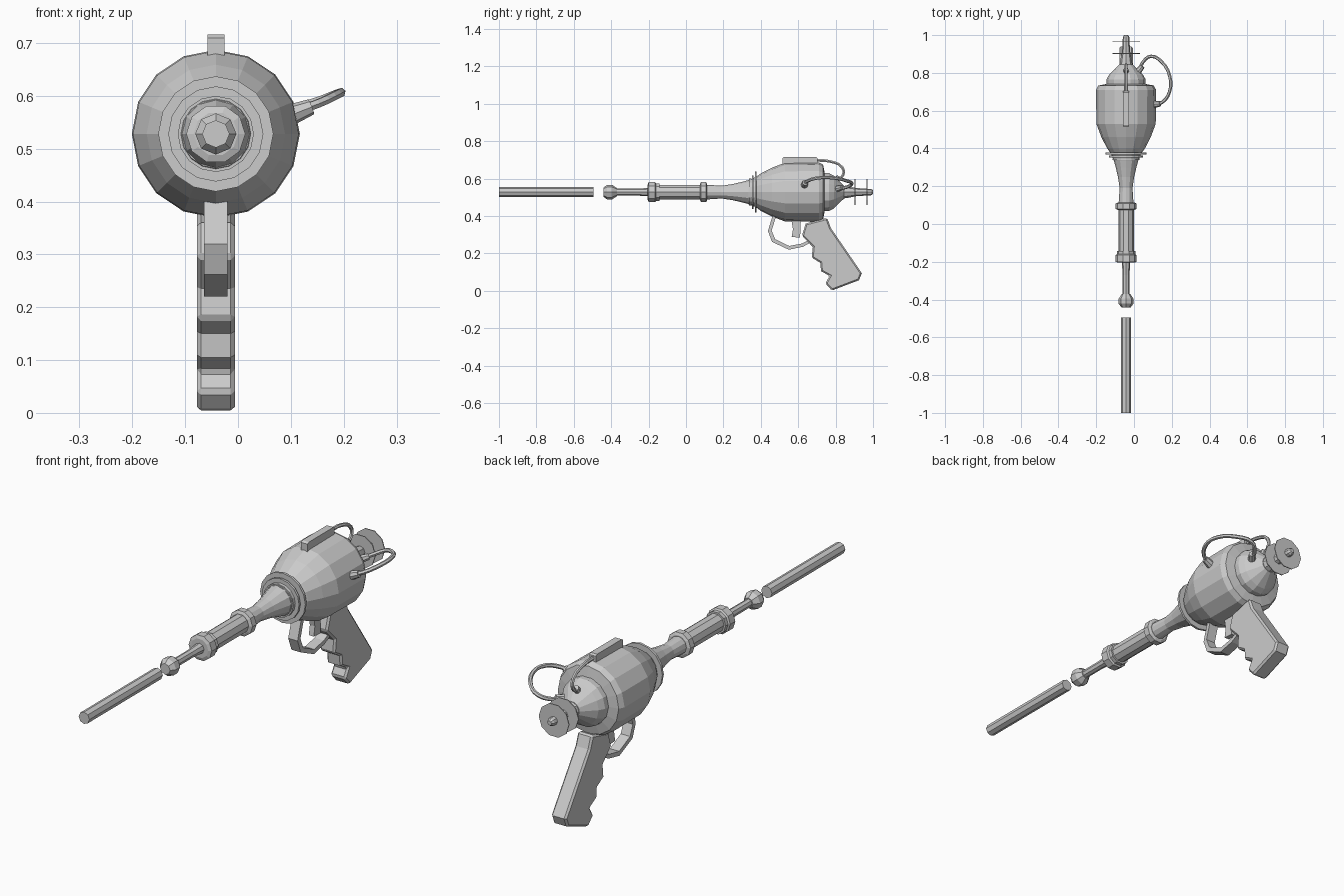
import bpy, bmesh, math
from mathutils import Vector

if "Cube" in bpy.data.objects:
    bpy.data.objects.remove(bpy.data.objects["Cube"])

CX, CZ = -0.042, 0.528   # long axis of the gun, running along y

grey = bpy.data.materials.new("plain grey")
grey.diffuse_color = (0.6, 0.6, 0.6, 1)
grey.use_nodes = True
grey.node_tree.nodes["Principled BSDF"].inputs["Base Color"].default_value = grey.diffuse_color


def finish(name, bm):
    bmesh.ops.recalc_face_normals(bm, faces=bm.faces)
    me = bpy.data.meshes.new(name)
    bm.to_mesh(me)
    bm.free()
    me.materials.append(grey)
    ob = bpy.data.objects.new(name, me)
    bpy.context.collection.objects.link(ob)
    return ob


def lathe(name, profile, sides):
    """Turn (y, radius) pairs around the long axis and cap both ends."""
    bm = bmesh.new()
    rings = []
    for y, r in profile:
        rings.append([bm.verts.new((CX + r * math.cos(2 * math.pi * i / sides), y,
                                    CZ + r * math.sin(2 * math.pi * i / sides)))
                      for i in range(sides)])
    for a, b in zip(rings, rings[1:]):
        for i in range(sides):
            j = (i + 1) % sides
            bm.faces.new((a[i], a[j], b[j], b[i]))
    bm.faces.new(rings[0])
    bm.faces.new(rings[-1])
    return finish(name, bm)


def plate(name, outline, half, bevel=0.0):
    """Extrude a (y, z) outline sideways around the centre plane."""
    bm = bmesh.new()
    f = bm.faces.new([bm.verts.new((CX - half, y, z)) for y, z in outline])
    ext = bmesh.ops.extrude_face_region(bm, geom=[f])
    moved = [v for v in ext["geom"] if isinstance(v, bmesh.types.BMVert)]
    bmesh.ops.translate(bm, verts=moved, vec=(2 * half, 0, 0))
    ob = finish(name, bm)
    if bevel:
        m = ob.modifiers.new("edge", 'BEVEL')
        m.width, m.segments = bevel, 1
        m.limit_method, m.angle_limit = 'ANGLE', math.radians(60)
    return ob


def cable(name, points, radius):
    cu = bpy.data.curves.new(name, 'CURVE')
    cu.dimensions = '3D'
    cu.bevel_depth, cu.bevel_resolution = radius, 1
    cu.resolution_u = 3
    cu.use_fill_caps = True
    sp = cu.splines.new('BEZIER')
    sp.bezier_points.add(len(points) - 1)
    sp.use_smooth = False
    for bp, p in zip(sp.bezier_points, points):
        bp.co = p
        bp.handle_left_type = bp.handle_right_type = 'AUTO'
    cu.materials.append(grey)
    ob = bpy.data.objects.new(name, cu)
    bpy.context.collection.objects.link(ob)
    bpy.ops.object.select_all(action='DESELECT')
    ob.select_set(True)
    bpy.context.view_layer.objects.active = ob
    bpy.ops.object.convert(target='MESH')


def plug(name, centre, direction, radius, length):
    bm = bmesh.new()
    bmesh.ops.create_cone(bm, cap_ends=True, segments=8, radius1=radius,
                          radius2=radius * 0.75, depth=length)
    rot = Vector(direction).to_track_quat('Z', 'Y')
    for v in bm.verts:
        v.co = rot @ v.co + Vector(centre)
    finish(name, bm)


# Beam in front of the muzzle
lathe("beam", [(-1.0, 0.026), (-0.495, 0.026)], 8)

# Muzzle ball, rod, barrel and collars
lathe("muzzle_ball", [(-0.442, 0.024), (-0.422, 0.039), (-0.395, 0.039), (-0.37, 0.022)], 8)
lathe("muzzle_rod", [(-0.38, 0.018), (-0.27, 0.018), (-0.19, 0.023)], 8)
lathe("barrel", [(-0.2, 0.041), (0.1, 0.041)], 10)
lathe("front_collar", [(-0.205, 0.042), (-0.2, 0.056), (-0.165, 0.056),
                       (-0.16, 0.049), (-0.143, 0.049)], 10)
lathe("rear_collar", [(0.075, 0.045), (0.08, 0.056), (0.108, 0.056), (0.113, 0.045)], 10)

# Flared neck and flange rings
lathe("neck", [(0.1, 0.04), (0.19, 0.034), (0.25, 0.043), (0.30, 0.055), (0.35, 0.068)], 12)
for i, (y, r) in enumerate([(0.338, 0.072), (0.352, 0.09), (0.368, 0.109)]):
    lathe(f"flange_ring_{i + 1}", [(y, r), (y + 0.01, r)], 16)
lathe("flange_core", [(0.335, 0.065), (0.385, 0.085)], 16)

# Main body and rear dome
lathe("body", [(0.375, 0.082), (0.40, 0.1), (0.46, 0.131), (0.53, 0.157), (0.71, 0.159),
               (0.733, 0.147), (0.742, 0.1)], 16)
lathe("rear_dome", [(0.735, 0.104), (0.765, 0.104), (0.79, 0.09), (0.812, 0.068),
                    (0.83, 0.05), (0.845, 0.035)], 14)

# Rear shaft with two thin discs
lathe("rear_shaft", [(0.83, 0.036), (0.87, 0.03), (0.91, 0.022), (0.97, 0.018),
                     (0.99, 0.017), (1.0, 0.01)], 8)
for i, y in enumerate((0.903, 0.968)):
    lathe(f"rear_disc_{i + 1}", [(y - 0.002, 0.073), (y + 0.002, 0.073)], 10)

# Sight rail on top
plate("sight_rail", [(0.516, 0.67), (0.516, 0.71), (0.525, 0.716), (0.695, 0.716),
                     (0.703, 0.71), (0.703, 0.67)], 0.016)

# Grip with finger notches
plate("grip", [(0.64, 0.36), (0.755, 0.39), (0.775, 0.335), (0.94, 0.095), (0.925, 0.057),
               (0.78, 0.002), (0.745, 0.04), (0.768, 0.08), (0.722, 0.105), (0.718, 0.15),
               (0.672, 0.178), (0.678, 0.235), (0.62, 0.295)], 0.036, 0.008)

# Trigger and guard
plate("trigger", [(0.56, 0.40), (0.615, 0.40), (0.61, 0.285), (0.565, 0.288), (0.572, 0.33)], 0.012)
plate("trigger_guard", [(0.465, 0.41), (0.438, 0.32), (0.46, 0.262), (0.55, 0.22), (0.625, 0.236),
                        (0.69, 0.27), (0.68, 0.285), (0.62, 0.253), (0.552, 0.24),
                        (0.477, 0.276), (0.458, 0.322), (0.485, 0.41)], 0.0225)

# Top cable from the rail to the dome
cable("top_cable", [(CX, 0.69, 0.698), (CX, 0.77, 0.692), (CX, 0.835, 0.66),
                    (CX, 0.84, 0.62), (CX, 0.80, 0.59)], 0.008)
plug("top_cable_plug", (CX, 0.808, 0.598), (0, 0.6, 0.8), 0.017, 0.035)

# Side cable looping from the body to the dome
cable("side_cable", [(0.10, 0.63, 0.568), (0.15, 0.645, 0.585), (0.188, 0.70, 0.603),
                     (0.19, 0.78, 0.605), (0.145, 0.86, 0.588), (0.09, 0.888, 0.572),
                     (0.05, 0.86, 0.555), (0.025, 0.81, 0.547)], 0.009)
plug("side_cable_body_plug", (0.12, 0.635, 0.572), (0.9, 0.1, 0.35), 0.02, 0.04)
plug("side_cable_dome_plug", (0.032, 0.82, 0.549), (0.6, 0.75, 0.2), 0.018, 0.04)
